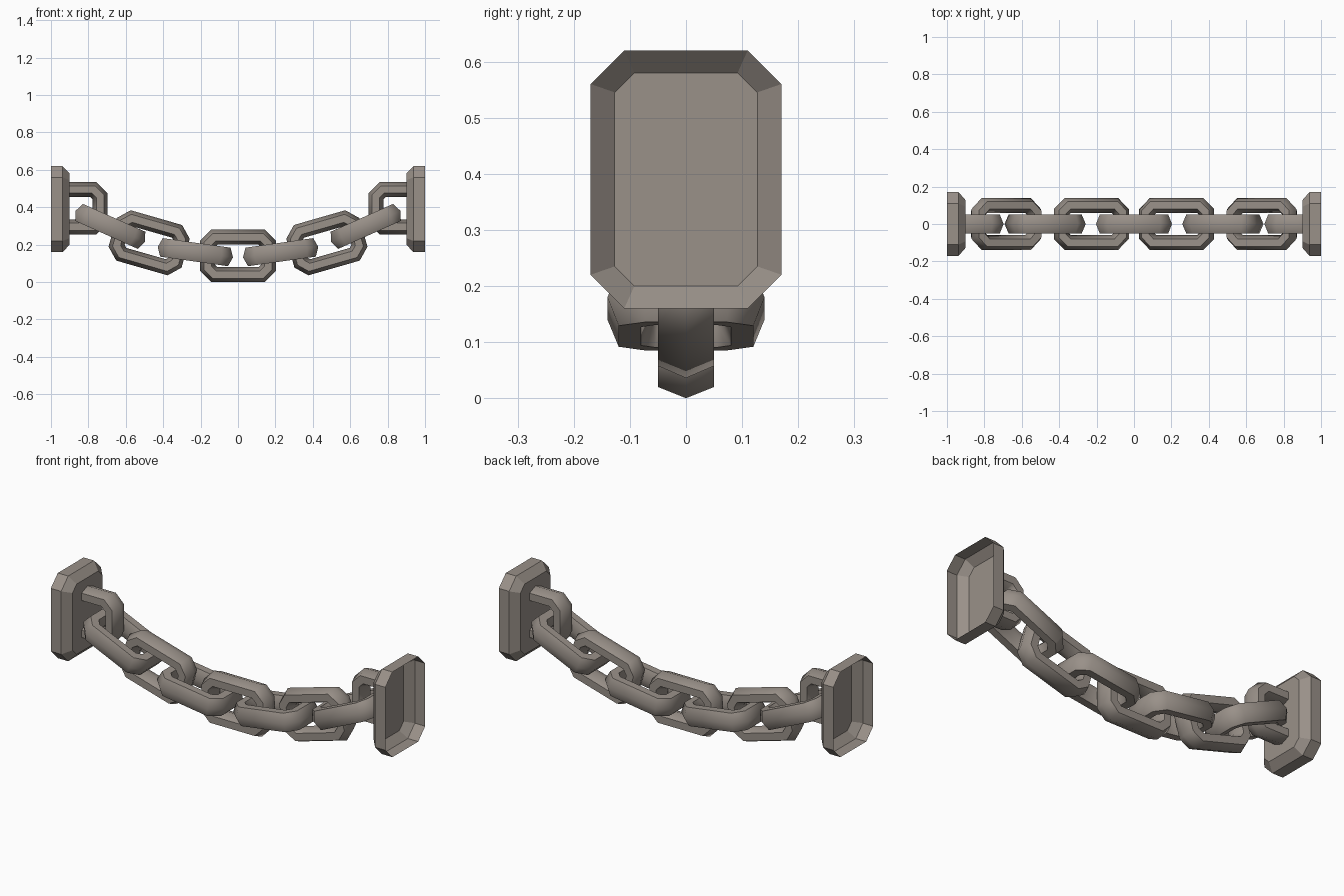
import bpy, bmesh, math
from mathutils import Matrix

if "Cube" in bpy.data.objects:
    bpy.data.objects.remove(bpy.data.objects["Cube"])

metal = bpy.data.materials.new("warm grey metal")
metal.diffuse_color = (0.32, 0.282, 0.25, 1)
metal.use_nodes = True
metal.node_tree.nodes["Principled BSDF"].inputs["Base Color"].default_value = metal.diffuse_color


def octagon(l, h, c):
    """Chamfered rectangle, half size l x h, corner cut c."""
    return [(l, -h + c), (l, h - c), (l - c, h), (-l + c, h),
            (-l, h - c), (-l, -h + c), (-l + c, -h), (l - c, -h)]


def finish(bm, name, smooth_angle=0):
    bmesh.ops.recalc_face_normals(bm, faces=bm.faces[:])
    if smooth_angle:
        for f in bm.faces:
            f.smooth = True
        for e in bm.edges:
            if len(e.link_faces) == 2:
                e.smooth = e.calc_face_angle() < math.radians(smooth_angle)
    me = bpy.data.meshes.new(name)
    bm.to_mesh(me)
    bm.free()
    me.materials.append(metal)
    ob = bpy.data.objects.new(name, me)
    bpy.context.collection.objects.link(ob)
    return ob


# six-sided bar section: (inward offset, half width)
SECTION = [(0, 0), (0.02, 0.05), (0.06, 0.05), (0.08, 0), (0.06, -0.05), (0.02, -0.05)]


def link(name, x, z, tilt=0, flat=False, cut_side=0):
    bm = bmesh.new()
    loops = []
    for o, w in SECTION:
        pts = octagon(0.203 - o, 0.14 - o, 0.06 - 0.586 * o)
        loops.append([bm.verts.new((px, w, pz)) for px, pz in pts])
    for i in range(6):
        a, b = loops[i], loops[(i + 1) % 6]
        for j in range(8):
            k = (j + 1) % 8
            bm.faces.new((a[j], a[k], b[k], b[j]))
    # half link fixed to a wall plate
    if cut_side:
        bmesh.ops.bisect_plane(bm, geom=bm.verts[:] + bm.edges[:] + bm.faces[:],
                               plane_co=(0, 0, 0), plane_no=(cut_side, 0, 0),
                               clear_outer=True)
    m = Matrix.Translation((x, 0, z)) @ Matrix.Rotation(-math.radians(tilt), 4, 'Y')
    if flat:
        m = m @ Matrix.Rotation(math.pi / 2, 4, 'X')
    bm.transform(m)
    finish(bm, name, 45)


def plate(name, s):
    """Hollow chamfered wall plate, open on its outer side."""
    bm = bmesh.new()
    rings = []
    for x, hy, hz, c in [(1, 0.17, 0.23, 0.06), (0.938, 0.17, 0.23, 0.06),
                         (0.9, 0.127, 0.19, 0.035)]:
        rings.append([bm.verts.new((s * x, y, 0.39 + z)) for y, z in octagon(hy, hz, c)])
    for a, b in zip(rings, rings[1:]):
        for j in range(8):
            k = (j + 1) % 8
            bm.faces.new((a[j], a[k], b[k], b[j]))
    cap = bm.faces.new(rings[-1])
    bmesh.ops.recalc_face_normals(bm, faces=bm.faces[:])
    cap.normal_update()
    if cap.normal.x * s > 0:
        bmesh.ops.reverse_faces(bm, faces=bm.faces[:])
    me = bpy.data.meshes.new(name)
    bm.to_mesh(me)
    bm.free()
    me.materials.append(metal)
    bpy.context.collection.objects.link(bpy.data.objects.new(name, me))


# hanging chain, mirrored about the middle link
link("middle_link", 0, 0.14)
for s, side in ((-1, "left"), (1, "right")):
    link(side + "_inner_link", s * 0.228, 0.16, s * 8, flat=True)
    link(side + "_upright_link", s * 0.475, 0.21, s * 16)
    link(side + "_outer_link", s * 0.683, 0.298, s * 24, flat=True)
    link(side + "_wall_loop", s * 0.9, 0.395, cut_side=s)
    plate(side + "_wall_plate", s)
